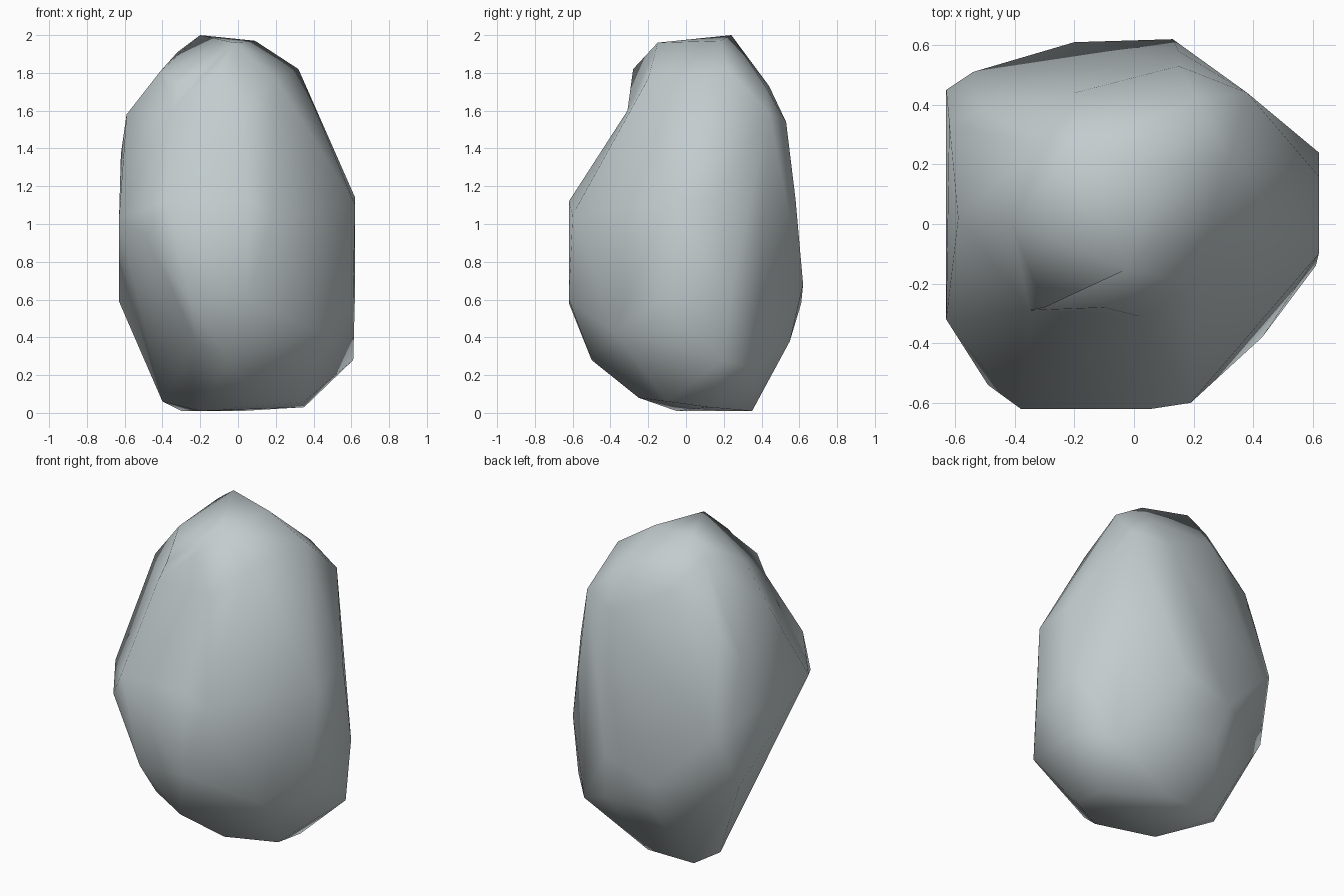
import bpy, bmesh

# Corner points of the boulder, grouped by height band
CORNERS = [
    # underside
    (-.3, .35, .01), (.02, .35, .01), (-.4, .23, .06), (-.2, -.05, .01), (.35, .12, .03),
    (.35, -.1, .06), (.08, -.25, .08), (-.05, -.5, .28), (-.22, -.5, .38),
    # lower flank
    (.61, .2, .28), (.45, .37, .23), (.18, .55, .38), (-.15, .55, .38), (.43, -.38, .43),
    (-.25, -.62, .58), (.05, -.62, .6), (-.63, .37, .59), (-.2, .61, .58), (.13, .62, .68),
    (.62, .24, .65), (.61, -.14, .6),
    # widest band
    (-.63, .45, 1.0), (-.54, .51, .93), (-.49, -.54, .94), (-.38, -.62, 1.12),
    (.06, -.62, 1.12), (.19, -.6, 1.05), (.62, -.1, 1.1), (.62, .16, 1.14), (.15, .58, 1.13),
    (-.63, -.32, 1.03), (-.62, .34, 1.37),
    # shoulders (the front pair is pulled in afterwards)
    (-.59, .02, 1.58), (-.35, -.42, 1.6), (.02, -.44, 1.6), (.38, .44, 1.59),
    (.15, .53, 1.54), (-.5, .39, 1.53),
    # crown
    (-.2, .44, 1.73), (.21, .42, 1.73), (.2, -.2, 1.77), (-.41, 0, 1.81), (-.3, -.28, 1.72),
    (-.1, -.28, 1.82), (.32, .22, 1.82), (-.02, -.15, 1.96), (.09, .18, 1.97),
    (-.2, .24, 2.0), (-.32, .26, 1.91),
]

# Wrap the corners in a hull
bm = bmesh.new()
for p in CORNERS:
    bm.verts.new(p)
bmesh.ops.convex_hull(bm, input=bm.verts[:])
loose = [v for v in bm.verts if not v.link_faces]
bmesh.ops.delete(bm, geom=loose, context='VERTS')

# Hollow under the brow at the front
for v in bm.verts:
    if 1.55 < v.co.z < 1.65 and v.co.y < -.4:
        v.co.y += .13

bmesh.ops.recalc_face_normals(bm, faces=bm.faces[:])
for f in bm.faces:
    f.smooth = True

mesh = bpy.data.meshes.new("boulder")
bm.to_mesh(mesh)
bm.free()

# Single cool grey stone colour
stone = bpy.data.materials.new("cool grey stone")
stone.diffuse_color = (.54, .6, .615, 1)
mesh.materials.append(stone)

boulder = bpy.data.objects.new("boulder", mesh)
bpy.context.collection.objects.link(boulder)
